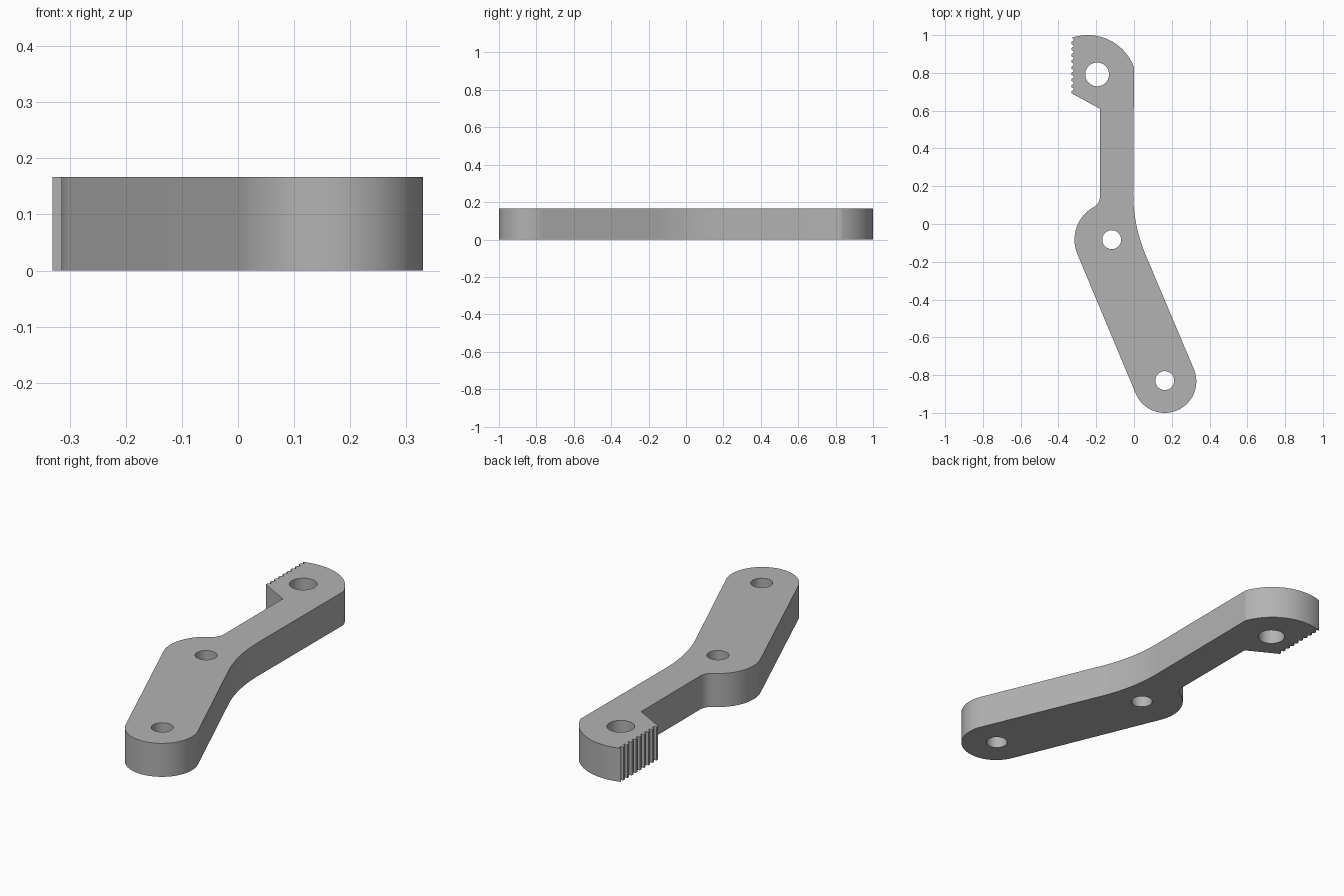
import bpy, bmesh
from math import radians, cos, sin

cube = bpy.data.objects.get("Cube")
if cube:
    bpy.data.objects.remove(cube, do_unlink=True)

THICK = 0.167


def arc(cx, cy, r, a0, a1, n):
    """Points along an arc, angles in degrees."""
    angles = [radians(a0 + (a1 - a0) * i / n) for i in range(n + 1)]
    return [(cx + r * cos(a), cy + r * sin(a)) for a in angles]


def teeth(x, y0, y1, count, depth):
    """Row of small grip teeth running along y."""
    pitch = (y1 - y0) / count
    points = []
    for i in range(count):
        y = y0 + i * pitch
        points += [(x, y), (x, y + pitch * 0.35),
                   (x + depth, y + pitch * 0.55), (x + depth, y + pitch * 0.8)]
    return points + [(x, y1)]


# Outline, clockwise from the right side of the lower end
outline = arc(0.163, -0.833, 0.167, 23, -157, 40)      # rounded lower end
outline += arc(-0.118, -0.083, 0.197, 203, 119, 24)    # middle boss
outline += arc(-0.245, 0.146, 0.065, -61, 0, 10)[1:]   # neck fillet
outline += [(-0.18, 0.61)]                             # underside of the jaw
outline += teeth(-0.331, 0.692, 0.986, 9, 0.012)       # grip teeth
outline += arc(-0.245, 0.7385, 0.2615, 109, 20.5, 28)  # rounded jaw top
outline += arc(0.826, 0.16, 0.83, 180, 203, 16)        # bend on the right side

# Pivot holes: x, y, radius
holes = [(-0.195, 0.792, 0.063), (-0.118, -0.083, 0.05), (0.163, -0.829, 0.05)]

# Fill the outline around the holes and extrude it into a plate
bm = bmesh.new()
for loop in [outline] + [arc(x, y, r, 0, 360, 40)[:-1] for x, y, r in holes]:
    verts = [bm.verts.new((x, y, 0)) for x, y in loop]
    for i, v in enumerate(verts):
        bm.edges.new((verts[i - 1], v))
bmesh.ops.triangle_fill(bm, use_beauty=True, edges=bm.edges[:])
solid = bmesh.ops.extrude_face_region(bm, geom=bm.faces[:], use_keep_orig=True)
top = [g for g in solid["geom"] if isinstance(g, bmesh.types.BMVert)]
bmesh.ops.translate(bm, verts=top, vec=(0, 0, THICK))
bmesh.ops.recalc_face_normals(bm, faces=bm.faces[:])

mesh = bpy.data.meshes.new("lever_arm")
bm.to_mesh(mesh)
bm.free()
lever = bpy.data.objects.new("lever_arm", mesh)
bpy.context.collection.objects.link(lever)

# Plain grey finish
grey = bpy.data.materials.new("plain_grey")
grey.use_nodes = True
color = (0.45, 0.45, 0.45, 1)
grey.diffuse_color = color
grey.node_tree.nodes["Principled BSDF"].inputs["Base Color"].default_value = color
mesh.materials.append(grey)

# Smooth curved walls, crisp rims
bpy.ops.object.select_all(action="DESELECT")
lever.select_set(True)
bpy.context.view_layer.objects.active = lever
bpy.ops.object.shade_smooth_by_angle(angle=radians(20))
